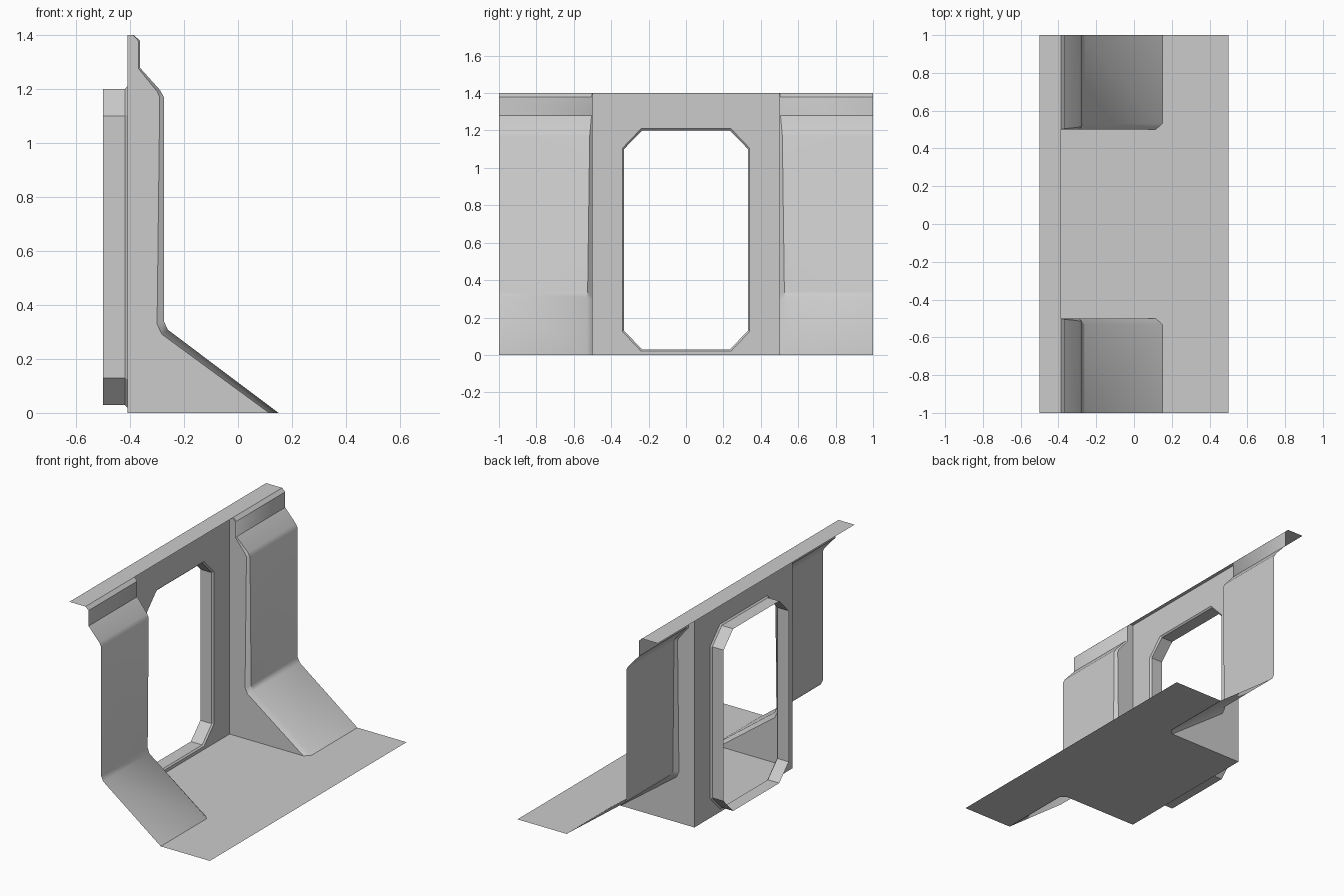
import bpy, bmesh
from mathutils import Vector

if "Cube" in bpy.data.objects:
    bpy.data.objects.remove(bpy.data.objects["Cube"])

WALL_X, TOP_Z, TOP_X = -0.41, 1.4, -0.386


def make_object(name, faces, facing=None, mirror=False, smooth=False):
    """Build a sheet from point loops; 'facing' gives each face's outward direction."""
    bm = bmesh.new()
    for pts, out in faces:
        f = bm.faces.new([bm.verts.new(p) for p in pts])
        f.normal_update()
        if f.normal.dot(Vector(out)) < 0:
            f.normal_flip()
    bmesh.ops.remove_doubles(bm, verts=bm.verts, dist=0.0005)
    mesh = bpy.data.meshes.new(name)
    bm.to_mesh(mesh)
    bm.free()
    ob = bpy.data.objects.new(name, mesh)
    bpy.context.collection.objects.link(ob)
    bpy.context.view_layer.objects.active = ob
    ob.select_set(True)
    if smooth:
        bpy.ops.object.shade_smooth_by_angle(angle=0.7)
    ob.select_set(False)
    if mirror:
        m = ob.modifiers.new("mirror", 'MIRROR')
        m.use_axis = (False, True, False)
    return ob


def octagon(x, half, z0, z1, cut_y, cut_z):
    """Chamfered door outline at depth x."""
    h, a = half, half - cut_y
    b, t = z0 + cut_z, z1 - cut_z
    return [(x, -a, z0), (x, a, z0), (x, h, b), (x, h, t),
            (x, a, z1), (x, -a, z1), (x, -h, t), (x, -h, b)]


# side pillar: main profile (x, z, y where the corner bevel starts)
outer = [(0.15, 0, 0.532), (-0.26, 0.308, 0.53), (-0.275, 0.34, 0.526),
         (-0.275, 1.17, 0.515), (-0.288, 1.195, 0.513), (-0.364, 1.28, 0.505),
         (-0.364, 1.38, 0.505), (TOP_X, TOP_Z, 0.502)]
# profile of the flat cheek at y = 0.5
inner = [(0.115, 0), (-0.283, 0.292), (-0.30, 0.33), (-0.29, 1.17),
         (-0.299, 1.19), (-0.368, 1.275), (-0.368, 1.377), (-0.389, TOP_Z)]

pillar = []
for i in range(len(outer) - 1):
    (xa, za, ya), (xb, zb, yb) = outer[i], outer[i + 1]
    (ia, iza), (ib, izb) = inner[i], inner[i + 1]
    pillar.append(([(xa, ya, za), (xa, 1, za), (xb, 1, zb), (xb, yb, zb)], (1, 0, 0.3)))
    pillar.append(([(ia, 0.5, iza), (xa, ya, za), (xb, yb, zb), (ib, 0.5, izb)], (1, -1, 0.3)))
# cheek between the pillar and the wall
cheek = [(WALL_X, 0.5, 0)] + [(x, 0.5, z) for x, z in inner] + [(WALL_X, 0.5, TOP_Z)]
pillar.append((cheek, (0, -1, 0)))
make_object("side_pillar", pillar, mirror=True, smooth=True)

# wall around the doorway, bridged ring by ring to the door outline
hole = octagon(WALL_X, 0.34, 0.02, 1.21, 0.1, 0.105)
corners = [(WALL_X, -0.5, 0), (WALL_X, 0.5, 0), (WALL_X, 0.5, TOP_Z), (WALL_X, -0.5, TOP_Z)]
wall = []
for k in range(4):
    p, q = hole[2 * k], hole[2 * k + 1]
    nxt = hole[(2 * k + 2) % 8]
    wall.append(([corners[k], corners[(k + 1) % 4], q, p], (1, 0, 0)))
    wall.append(([corners[(k + 1) % 4], nxt, q], (1, 0, 0)))
make_object("door_wall", wall)

# door sleeve: small bevel and then a straight tube to the back
rings = [hole, octagon(-0.419, 0.331, 0.029, 1.201, 0.097, 0.1),
         octagon(-0.5, 0.331, 0.029, 1.201, 0.097, 0.1)]
sleeve = []
for r, s in zip(rings, rings[1:]):
    for i in range(8):
        j = (i + 1) % 8
        mid = (Vector(r[i]) + Vector(r[j])) / 2
        sleeve.append(([r[i], r[j], s[j], s[i]], (0, -mid.y, 0.6 - mid.z)))
make_object("door_sleeve", sleeve)

# floor with a cut-out beneath each pillar
half_floor = [(0.5, 1, 0), (0.15, 1, 0), (0.15, 0.532, 0), (0.115, 0.5, 0), (WALL_X, 0.5, 0)]
floor = half_floor + [(x, -y, z) for x, y, z in reversed(half_floor)]
floor += [(0.5, -0.5, 0), (0.5, 0.5, 0)]
make_object("floor", [(floor, (0, 0, 1))])

# flat ledge along the top
make_object("top_ledge", [([(-0.5, -1, TOP_Z), (TOP_X, -1, TOP_Z),
                            (TOP_X, 1, TOP_Z), (-0.5, 1, TOP_Z)], (0, 0, 1))])
